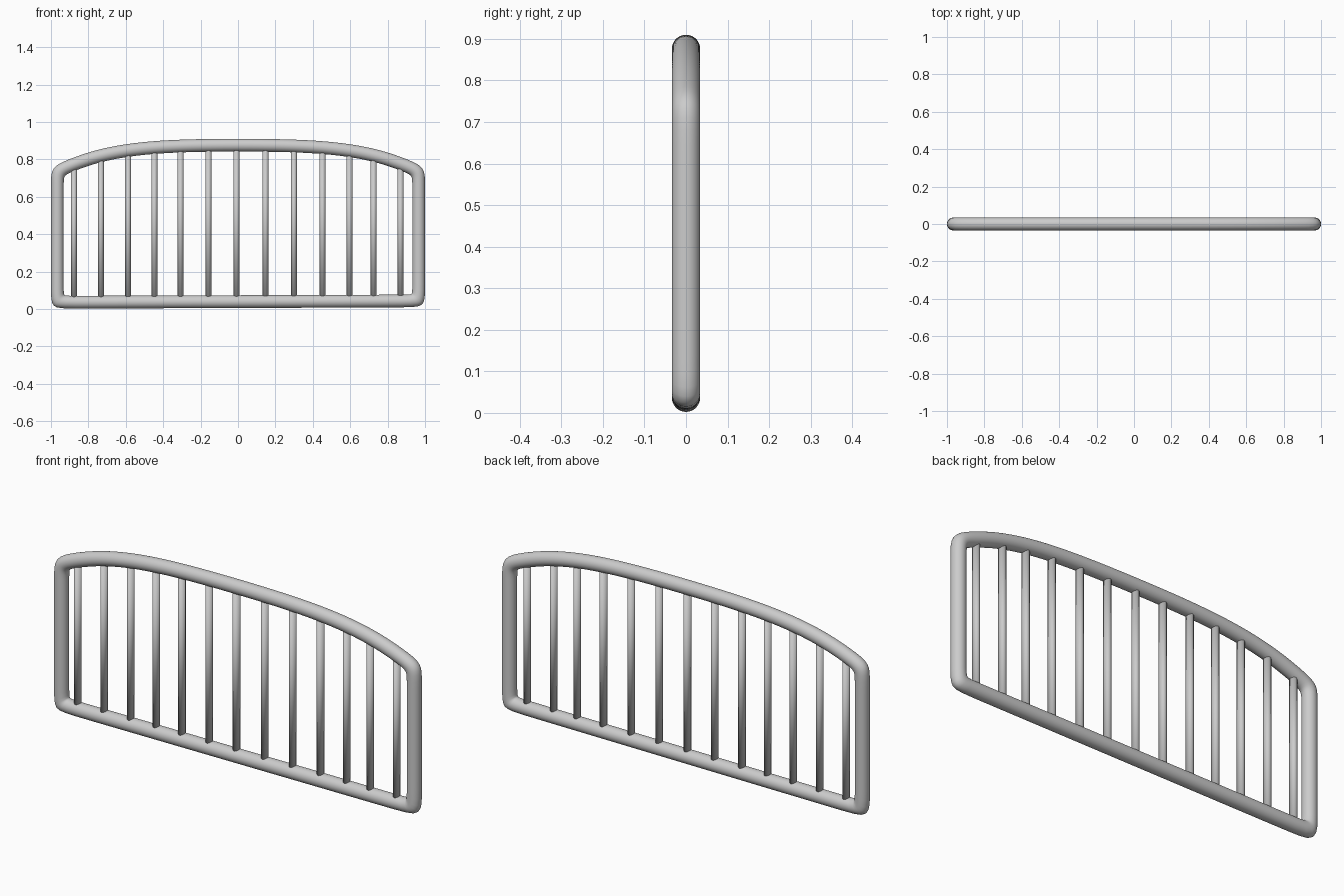
import bpy, bmesh, math
from mathutils import Vector

if "Cube" in bpy.data.objects:
    bpy.data.objects.remove(bpy.data.objects["Cube"])

W, R = 0.966, 0.034          # half width of frame centreline, tube radius
SIDES = 16


def arch(x):
    return 0.876 - 0.036 * x ** 2 - 0.123 * x ** 4


def base(x):
    return 0.0395 + 0.0035 * x / W


def finish(bm, name):
    bmesh.ops.recalc_face_normals(bm, faces=bm.faces[:])
    mesh = bpy.data.meshes.new(name)
    bm.to_mesh(mesh)
    bm.free()
    ob = bpy.data.objects.new(name, mesh)
    bpy.context.collection.objects.link(ob)
    for p in mesh.polygons:
        p.use_smooth = True
    return ob


# Closed centreline in x/z, with support points either side of each corner
S = 0.06
top = [-W, -W + S] + [-0.8 + 0.1 * i for i in range(17)] + [W - S, W]
path = [Vector((x, 0, arch(x))) for x in top]
path += [Vector((W, 0, z)) for z in (arch(W) - S, 0.4, base(W) + S)]
path += [Vector((x, 0, base(x))) for x in (W, W - S, 0, -W + S, -W)]
path += [Vector((-W, 0, z)) for z in (base(-W) + S, 0.4, arch(W) - S)]

# Frame: mitred tube swept along the path, softened by subdivision
bm = bmesh.new()
rings = []
radius = R / ((2 + math.cos(2 * math.pi / SIDES)) / 3)
for i, p in enumerate(path):
    d1 = (p - path[i - 1]).normalized()
    d2 = (path[(i + 1) % len(path)] - p).normalized()
    n1, n2 = Vector((-d1.z, 0, d1.x)), Vector((-d2.z, 0, d2.x))
    m = (n1 + n2).normalized()
    m /= m.dot(n1)
    ring = []
    for k in range(SIDES):
        a = 2 * math.pi * k / SIDES
        off = m * math.cos(a) + Vector((0, math.sin(a), 0))
        ring.append(bm.verts.new(p + off * radius))
    rings.append(ring)
for i, r in enumerate(rings):
    q = rings[i - 1]
    for k in range(SIDES):
        j = (k + 1) % SIDES
        bm.faces.new((q[k], q[j], r[j], r[k]))
frame = finish(bm, "frame")
sub = frame.modifiers.new("Subdivision", 'SUBSURF')
sub.levels = sub.render_levels = 2

# Vertical bars running from the bottom rail up into the arch
bars = [-0.877, -0.733, -0.588, -0.447, -0.307, -0.158, -0.008,
        0.147, 0.299, 0.452, 0.596, 0.725, 0.869]
for x in bars:
    lo, hi = base(x), arch(x)
    bm = bmesh.new()
    bmesh.ops.create_cone(bm, cap_ends=True, segments=24, radius1=0.016,
                          radius2=0.016, depth=hi - lo)
    bmesh.ops.scale(bm, vec=(1, 1.2, 1), verts=bm.verts)
    bar = finish(bm, "bar")
    bar.location = (x, 0, (lo + hi) / 2)
